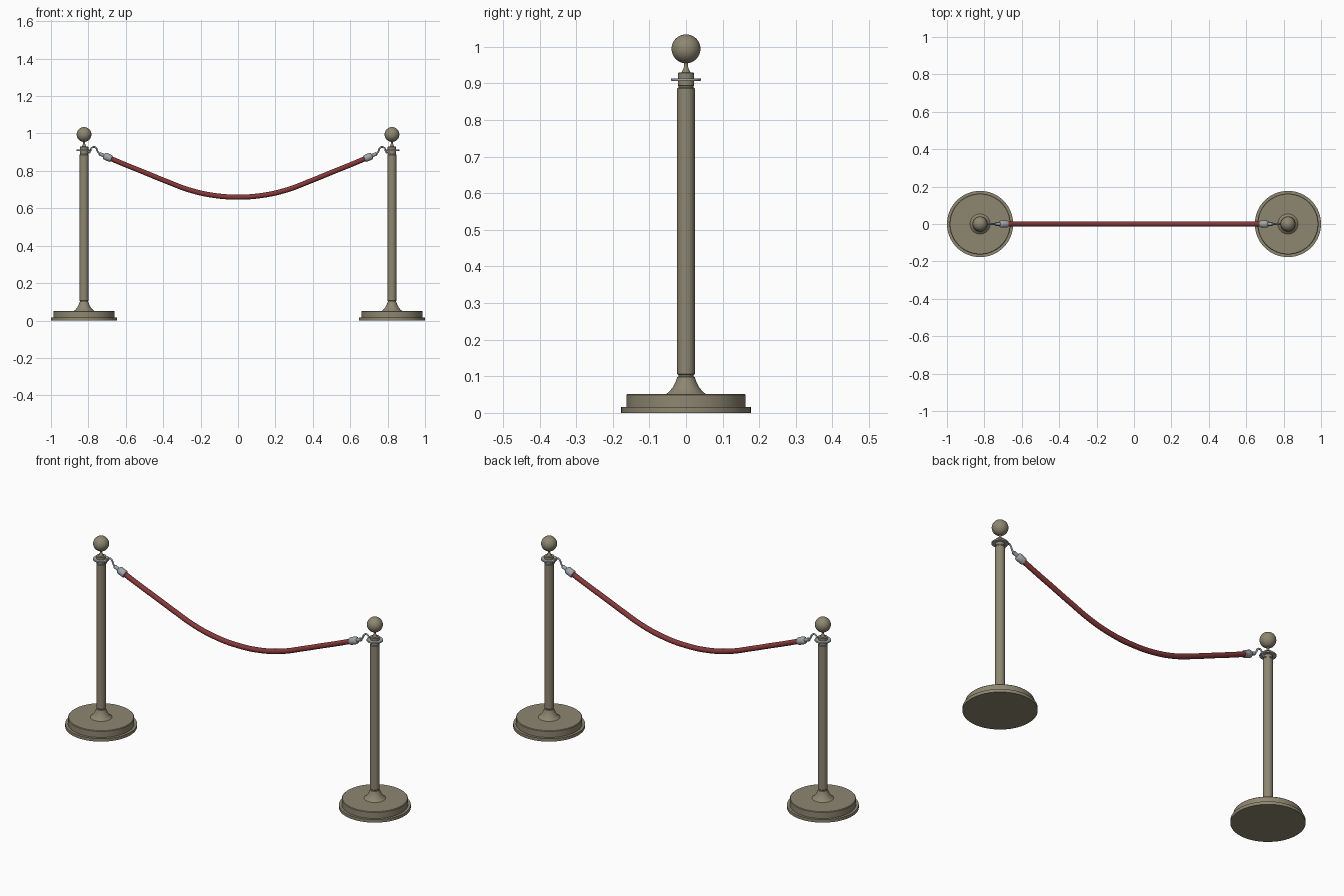
import bpy, math
from mathutils import Vector

if "Cube" in bpy.data.objects:
    bpy.data.objects.remove(bpy.data.objects["Cube"])


def material(name, rgb):
    m = bpy.data.materials.new(name)
    m.diffuse_color = (*rgb, 1)
    m.use_nodes = True
    m.node_tree.nodes["Principled BSDF"].inputs["Base Color"].default_value = m.diffuse_color
    return m


BRASS = material("aged brass", (0.27, 0.24, 0.165))
STEEL = material("steel grey", (0.36, 0.38, 0.40))
RED = material("rope red", (0.24, 0.04, 0.04))
POST_X = 0.823


def finish(obj, mat):
    obj.data.materials.append(mat)
    bpy.ops.object.select_all(action='DESELECT')
    obj.select_set(True)
    bpy.context.view_layer.objects.active = obj
    bpy.ops.object.shade_smooth_by_angle(angle=math.radians(35))
    return obj


def lathe(name, profile, mat, loc=(0, 0, 0), axis=(0, 0, 1), n=48, closed=False):
    """Revolve (radius, height) points around an axis through loc."""
    rot = Vector((0, 0, 1)).rotation_difference(Vector(axis))
    verts, faces = [], []
    for r, h in profile:
        for i in range(n):
            a = 2 * math.pi * i / n
            verts.append(rot @ Vector((r * math.cos(a), r * math.sin(a), h)) + Vector(loc))
    k = len(profile)
    for j in range(k if closed else k - 1):
        a, b = j * n, ((j + 1) % k) * n
        for i in range(n):
            i2 = (i + 1) % n
            faces.append((a + i, a + i2, b + i2, b + i))
    if not closed:
        faces.append(tuple(reversed(range(n))))
        faces.append(tuple(range((k - 1) * n, k * n)))
    me = bpy.data.meshes.new(name)
    me.from_pydata(verts, [], faces)
    obj = bpy.data.objects.new(name, me)
    bpy.context.collection.objects.link(obj)
    return finish(obj, mat)


def tube(name, points, radius, mat, res=6):
    """Smooth round tube through the given (x, z) points."""
    cu = bpy.data.curves.new(name, 'CURVE')
    cu.dimensions = '3D'
    cu.bevel_depth = radius
    cu.bevel_resolution = 4
    cu.use_fill_caps = True
    cu.resolution_u = res
    sp = cu.splines.new('BEZIER')
    sp.bezier_points.add(len(points) - 1)
    for bp, (x, z) in zip(sp.bezier_points, points):
        bp.co = (x, 0, z)
        bp.handle_left_type = bp.handle_right_type = 'AUTO'
    obj = bpy.data.objects.new(name, cu)
    bpy.context.collection.objects.link(obj)
    bpy.ops.object.select_all(action='DESELECT')
    obj.select_set(True)
    bpy.context.view_layer.objects.active = obj
    bpy.ops.object.convert(target='MESH')
    return finish(bpy.context.view_layer.objects.active, mat)


for side, s in (("left", -1), ("right", 1)):
    at = (s * POST_X, 0, 0)
    # stepped round base
    lathe(side + "_base", [(0.177, 0), (0.177, 0.016), (0.163, 0.016), (0.163, 0.049),
                           (0.160, 0.052), (0.05, 0.052)], BRASS, at, n=64)
    # flared foot, pole and collar
    lathe(side + "_pole", [(0.055, 0.051), (0.046, 0.058), (0.036, 0.070), (0.028, 0.086),
                           (0.024, 0.098), (0.021, 0.099), (0.021, 0.103), (0.024, 0.106),
                           (0.024, 0.886), (0.021, 0.889), (0.021, 0.893), (0.0225, 0.894),
                           (0.0225, 0.929), (0.012, 0.930), (0.008, 0.938), (0.005, 0.948),
                           (0.005, 0.962)], BRASS, at)
    # washer the hooks hang from
    lathe(side + "_hook_ring", [(0.021, 0.907), (0.040, 0.907), (0.041, 0.909),
                                (0.041, 0.912), (0.040, 0.914), (0.021, 0.914)],
          STEEL, at, closed=True)
    # ball finial
    bpy.ops.mesh.primitive_uv_sphere_add(segments=40, ring_count=24, radius=0.0395,
                                         location=(s * POST_X, 0, 0.9945))
    ball = bpy.context.object
    ball.name = side + "_ball_finial"
    finish(ball, BRASS)
    # wire hook
    tube(side + "_hook", [(s * x, z) for x, z in (
        (0.797, 0.893), (0.791, 0.905), (0.784, 0.921), (0.771, 0.928), (0.758, 0.921),
        (0.751, 0.905), (0.742, 0.893), (0.725, 0.885))], 0.0045, STEEL)
    # rope end: tapered tip and ferrule along the rope direction
    lathe(side + "_rope_end", [(0.006, 0), (0.0095, 0.004), (0.0095, 0.028), (0.017, 0.032),
                               (0.0195, 0.036), (0.0195, 0.064), (0.0185, 0.072),
                               (0.015, 0.074)], STEEL,
          (s * 0.744, 0, 0.893), (-s * 0.92, 0, -0.39), n=32)

# sagging rope
half = [(0.69, 0.870), (0.60, 0.832), (0.508, 0.795), (0.39, 0.747), (0.26, 0.698), (0.13, 0.669)]
tube("rope", [(-x, z) for x, z in half] + [(0, 0.660)] + half[::-1], 0.0135, RED, 8)
